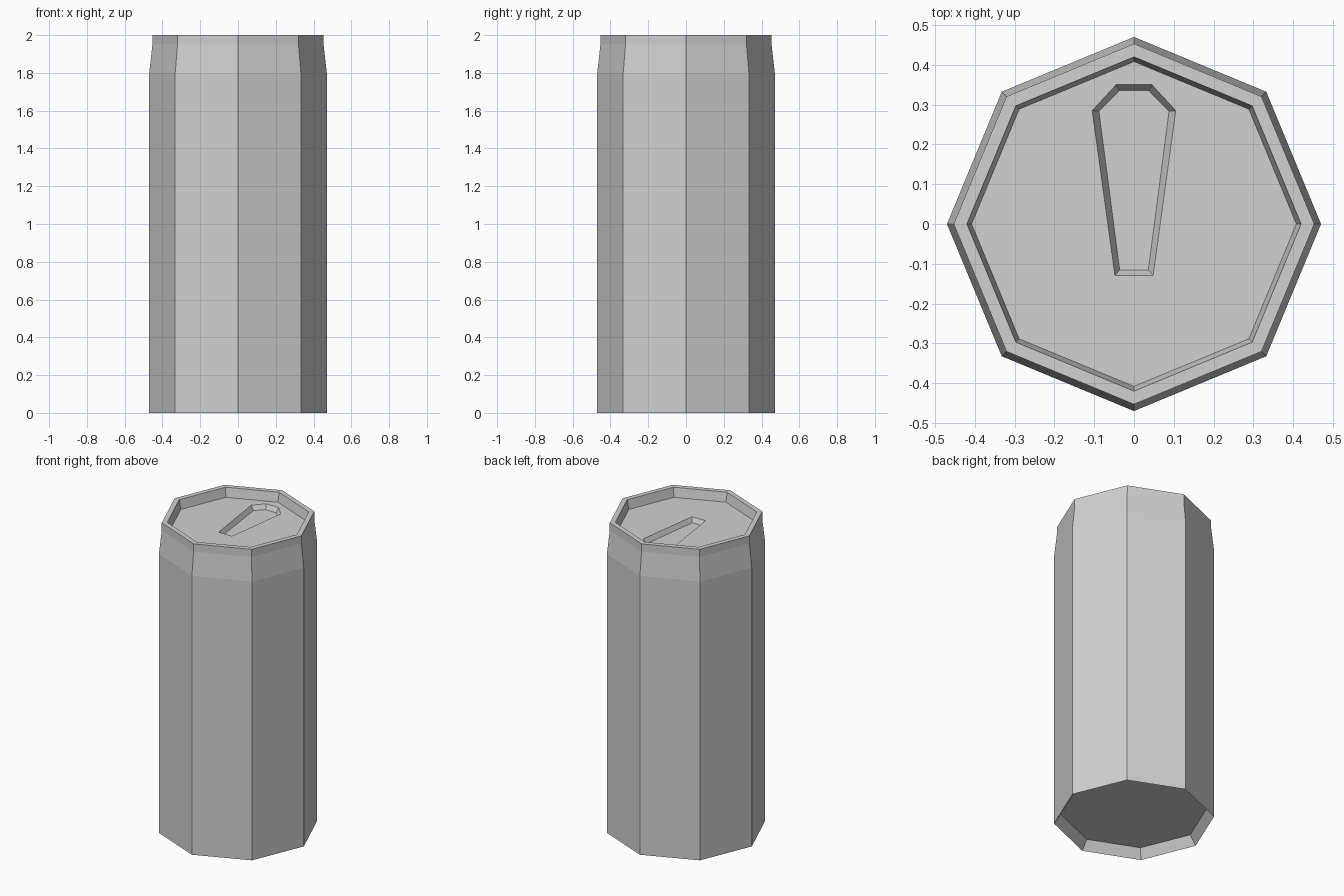
import bpy
import bmesh
from math import cos, sin, pi

cube = bpy.data.objects.get("Cube")
if cube:
    bpy.data.objects.remove(cube, do_unlink=True)

SIDES = 8
LID_Z = 1.94

metal = bpy.data.materials.new("light grey metal")
metal.use_nodes = True
grey = (0.64, 0.64, 0.64, 1)
metal.diffuse_color = grey
metal.node_tree.nodes["Principled BSDF"].inputs["Base Color"].default_value = grey


def octagon(bm, radius, z):
    angles = [2 * pi * i / SIDES for i in range(SIDES)]
    return [bm.verts.new((radius * cos(a), radius * sin(a), z)) for a in angles]


def bridge(bm, lower, upper):
    n = len(lower)
    for i in range(n):
        j = (i + 1) % n
        bm.faces.new((lower[i], lower[j], upper[j], upper[i]))


def finish(bm, name):
    bm.normal_update()
    mesh = bpy.data.meshes.new(name)
    bm.to_mesh(mesh)
    bm.free()
    mesh.materials.append(metal)
    obj = bpy.data.objects.new(name, mesh)
    bpy.context.collection.objects.link(obj)


# Can body: recessed base, straight wall, tapered neck and raised rim
bm = bmesh.new()
profile = [(0.43, 0.06), (0.47, 0), (0.47, 1.8), (0.453, 1.95),
           (0.453, 2), (0.42, 2), (0.408, LID_Z)]
rings = [octagon(bm, r, z) for r, z in profile]
for lower, upper in zip(rings, rings[1:]):
    bridge(bm, lower, upper)
bm.faces.new(rings[0][::-1])
finish(bm, "can_body")


# Lid panel with the sunken tapered opening
def opening(bm, half, z):
    right = list(half)
    left = [(-x, y) for x, y in reversed(half)]
    return [bm.verts.new((x, y, z)) for x, y in right + left]


bm = bmesh.new()
edge = octagon(bm, 0.408, LID_Z)
mouth = opening(bm, [(0.048, -0.13), (0.105, 0.285), (0.045, 0.35)], LID_Z)
loops = []
for ring in (edge, mouth):
    loops += [bm.edges.new((a, b)) for a, b in zip(ring, ring[1:] + ring[:1])]
bmesh.ops.triangle_fill(bm, edges=loops, use_beauty=True)
bm.normal_update()
for face in bm.faces:
    if face.normal.z < 0:
        face.normal_flip()
pit = opening(bm, [(0.036, -0.115), (0.088, 0.283), (0.037, 0.335)], LID_Z - 0.03)
bridge(bm, mouth, pit)
bm.faces.new(pit)
finish(bm, "lid_panel")
